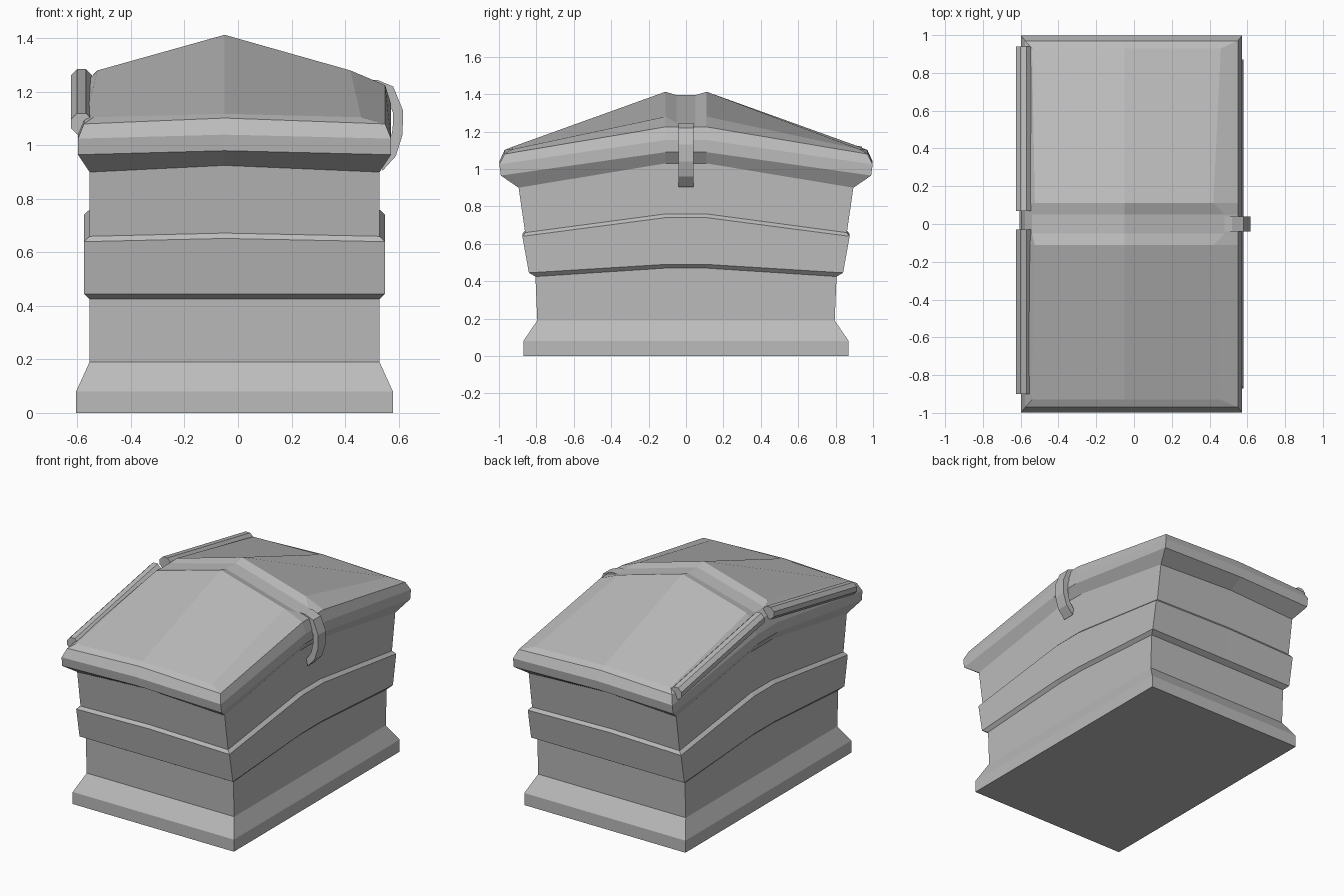
import bpy, bmesh, math
from mathutils import Vector

cube = bpy.data.objects.get("Cube")
if cube:
    bpy.data.objects.remove(cube, do_unlink=True)

grey = bpy.data.materials.new("plain grey")
grey.use_nodes = True
colour = (0.5, 0.5, 0.5, 1)
grey.diffuse_color = colour
grey.node_tree.nodes["Principled BSDF"].inputs["Base Color"].default_value = colour

CENTRE = -0.013     # middle of the walls in x
RIDGE = -0.05       # line of the roof ridge in x
MID = (-0.11, -0.05, 0.05, 0.11)   # bends along the long sides


def finish(bm, name):
    bmesh.ops.recalc_face_normals(bm, faces=bm.faces)
    mesh = bpy.data.meshes.new(name)
    bm.to_mesh(mesh)
    bm.free()
    mesh.materials.append(grey)
    obj = bpy.data.objects.new(name, mesh)
    bpy.context.collection.objects.link(obj)
    return obj


def ring(bm, hx, hy, z, end_rise, side_rise):
    """Rectangular loop that arches up in the middle of each edge."""
    left, right = CENTRE - hx, CENTRE + hx
    pts = [(left, -hy, z), (RIDGE, -hy, z + end_rise), (right, -hy, z)]
    pts += [(right, y, z + side_rise) for y in MID]
    pts += [(right, hy, z), (RIDGE, hy, z + end_rise), (left, hy, z)]
    pts += [(left, y, z + side_rise) for y in reversed(MID)]
    return [bm.verts.new(p) for p in pts]


def stack(bm, specs):
    rings = [ring(bm, *s) for s in specs]
    for a, b in zip(rings, rings[1:]):
        for i in range(len(a)):
            j = (i + 1) % len(a)
            bm.faces.new((a[i], a[j], b[j], b[i]))
    return rings


# Box with flared plinth and raised band
seam = (0.542, 0.895, 0.90, 0.025, 0.13)
bm = bmesh.new()
rings = stack(bm, [
    (0.592, 0.87, 0, 0, 0),
    (0.592, 0.87, 0.08, 0, 0),
    (0.542, 0.795, 0.19, 0, 0),
    (0.542, 0.805, 0.425, 0, 0.045),
    (0.563, 0.84, 0.445, 0, 0.045),
    (0.563, 0.875, 0.64, 0.012, 0.10),
    (0.542, 0.86, 0.66, 0.012, 0.10),
    seam])
bm.faces.new(list(reversed(rings[0])))
finish(bm, "chest_box")

# Lid: moulded rim, then roof panels with a shallow groove across the top
bm = bmesh.new()
rim = stack(bm, [
    seam,
    (0.585, 0.99, 0.965, 0.015, 0.125),
    (0.585, 0.998, 1.025, 0.015, 0.13),
    (0.563, 0.97, 1.08, 0.022, 0.145)])[-1]
end = ((-0.54, 1.105), (RIDGE, 1.118), (0.46, 1.105))
crest = ((-0.525, 1.28), (RIDGE, 1.413), (0.42, 1.28))
groove = ((-0.54, 1.265), (RIDGE, 1.395), (0.48, 1.245))
rows = []
for y, section in zip((-0.93, *MID, 0.93),
                      (end, crest, groove, groove, crest, end)):
    rows.append([bm.verts.new((x, y, z)) for x, z in section])
right = rim[2:8]
left = [rim[0]] + rim[:8:-1]
for k in range(len(rows) - 1):
    a, b = rows[k], rows[k + 1]
    line_a = [left[k], *a, right[k]]
    line_b = [left[k + 1], *b, right[k + 1]]
    for i in range(4):
        bm.faces.new((line_a[i], line_a[i + 1], line_b[i + 1], line_b[i]))
for row, edge in ((rows[0], rim[0:3]), (rows[-1], rim[9:6:-1])):
    for i in range(2):
        bm.faces.new((edge[i], edge[i + 1], row[i + 1], row[i]))
finish(bm, "lid")


def prism(name, profile, y0, y1, lift=0):
    """Extrude an x-z profile along y, raising the second end."""
    bm = bmesh.new()
    a = [bm.verts.new((x, y0, z)) for x, z in profile]
    b = [bm.verts.new((x, y1, z + lift)) for x, z in profile]
    for i in range(len(a)):
        j = (i + 1) % len(a)
        bm.faces.new((a[i], a[j], b[j], b[i]))
    bm.faces.new(a)
    bm.faces.new(list(reversed(b)))
    return finish(bm, name)


# Hinge barrels following the slope of the lid edge
octagon = [(-0.585 + 0.043 * math.cos(t), 1.08 + 0.043 * math.sin(t))
           for t in (math.pi / 8 + i * math.pi / 4 for i in range(8))]
prism("hinge_front", octagon, -0.90, -0.03, 0.165)
prism("hinge_back", octagon, 0.94, 0.07, 0.165)

# Curved clasp hooked over the lid edge
outer = [(0.47, 1.245), (0.52, 1.245), (0.58, 1.22), (0.617, 1.13),
         (0.615, 1.04), (0.59, 0.96), (0.54, 0.905)]
inner = [(0.53, 0.95), (0.565, 1.0), (0.578, 1.06), (0.58, 1.12),
         (0.55, 1.195), (0.515, 1.21), (0.47, 1.21)]
prism("clasp", outer + inner, -0.04, 0.04)
